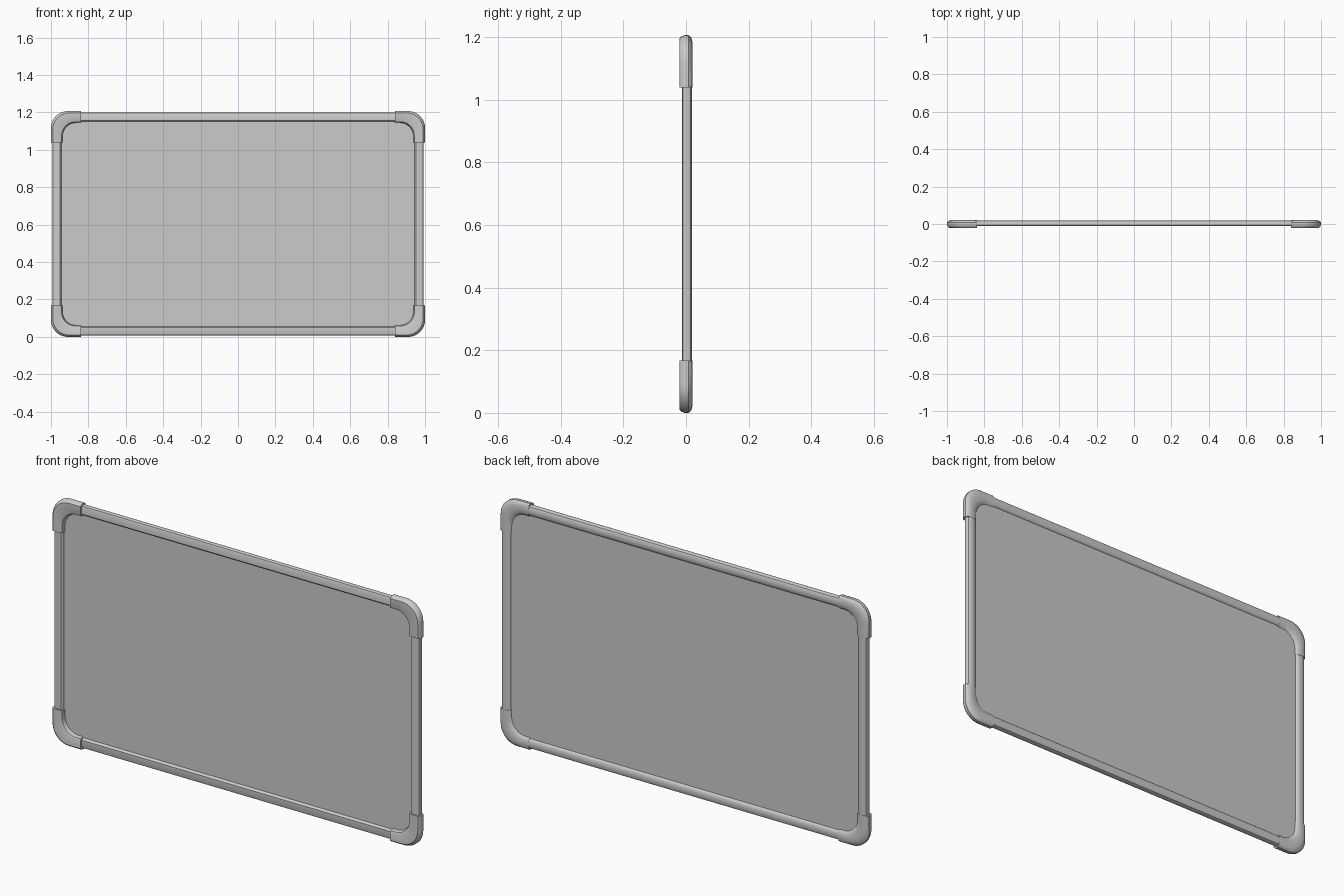
import bpy, bmesh, math

if "Cube" in bpy.data.objects:
    bpy.data.objects.remove(bpy.data.objects["Cube"])

W, H = 1.0, 0.6035          # half width, half height
CAP_X, CAP_Z = 0.16, 0.168  # how far each corner cap reaches along the rails
SEG = 10

# cross-sections: (inset from outer edge, depth y), front is -y
RAIL = [(0.008, -0.003), (0.011, -0.009), (0.018, -0.012), (0.049, -0.012),
        (0.053, -0.009), (0.057, 0.001), (0.057, 0.009), (0.053, 0.015),
        (0.044, 0.0195), (0.022, 0.0195), (0.012, 0.015), (0.008, 0.008)]
CAP = [(0.0, -0.004), (0.003, -0.013), (0.010, -0.0205), (0.050, -0.0205),
       (0.057, -0.017), (0.062, 0.001), (0.062, 0.009), (0.056, 0.015),
       (0.046, 0.0205), (0.020, 0.0205), (0.006, 0.016), (0.0, 0.008)]


def finish(name, bm, smooth=True):
    bmesh.ops.recalc_face_normals(bm, faces=bm.faces)
    me = bpy.data.meshes.new(name)
    bm.to_mesh(me)
    bm.free()
    ob = bpy.data.objects.new(name, me)
    bpy.context.collection.objects.link(ob)
    bpy.context.view_layer.objects.active = ob
    ob.select_set(True)
    if smooth:
        bpy.ops.object.shade_smooth_by_angle(angle=math.radians(35))
    ob.select_set(False)
    return ob


def loft(name, sections):
    """Skin a list of closed sections and cap both ends."""
    bm = bmesh.new()
    rings = [[bm.verts.new(p) for p in s] for s in sections]
    for a, b in zip(rings, rings[1:]):
        n = len(a)
        for i in range(n):
            bm.faces.new((a[i], a[(i + 1) % n], b[(i + 1) % n], b[i]))
    bm.faces.new(rings[0])
    bm.faces.new(rings[-1])
    return finish(name, bm)


def corner_arc(d, r):
    """Arc of a rounded rectangle inset by d, upper right quadrant."""
    cx, cz = W - d - r, H - d - r
    return [(cx + r * math.cos(t), cz + r * math.sin(t))
            for t in (i * math.pi / 2 / SEG for i in range(SEG + 1))]


# corner caps
for sx, sn in ((1, "right"), (-1, "left")):
    for sz, zn in ((1, "top"), (-1, "bottom")):
        tracks = []
        for d, y in CAP:
            path = corner_arc(d, 0.09 - 0.25 * d)
            path = [(W - d, H - CAP_Z)] + path + [(W - CAP_X, H - d)]
            tracks.append([(sx * x, y, H + sz * z) for x, z in path])
        loft(f"{zn}_{sn}_corner_cap", list(zip(*tracks)))

# straight frame rails, tucked slightly into the caps
for s, zn, sn in ((1, "top", "right"), (-1, "bottom", "left")):
    ex, ez = W - CAP_X + 0.01, H - CAP_Z + 0.01
    loft(f"{zn}_rail", [[(e, y, H + s * (H - d)) for d, y in RAIL] for e in (-ex, ex)])
    loft(f"{sn}_rail", [[(s * (W - d), y, H + e) for d, y in RAIL] for e in (-ez, ez)])

# board panel with rounded corners
q = corner_arc(0.052, 0.075)
outline = (q + [(-x, z) for x, z in reversed(q)] + [(-x, -z) for x, z in q]
           + [(x, -z) for x, z in reversed(q)])
loft("board_panel", [[(x, y, H + z) for x, z in outline] for y in (0.0, 0.010)])
